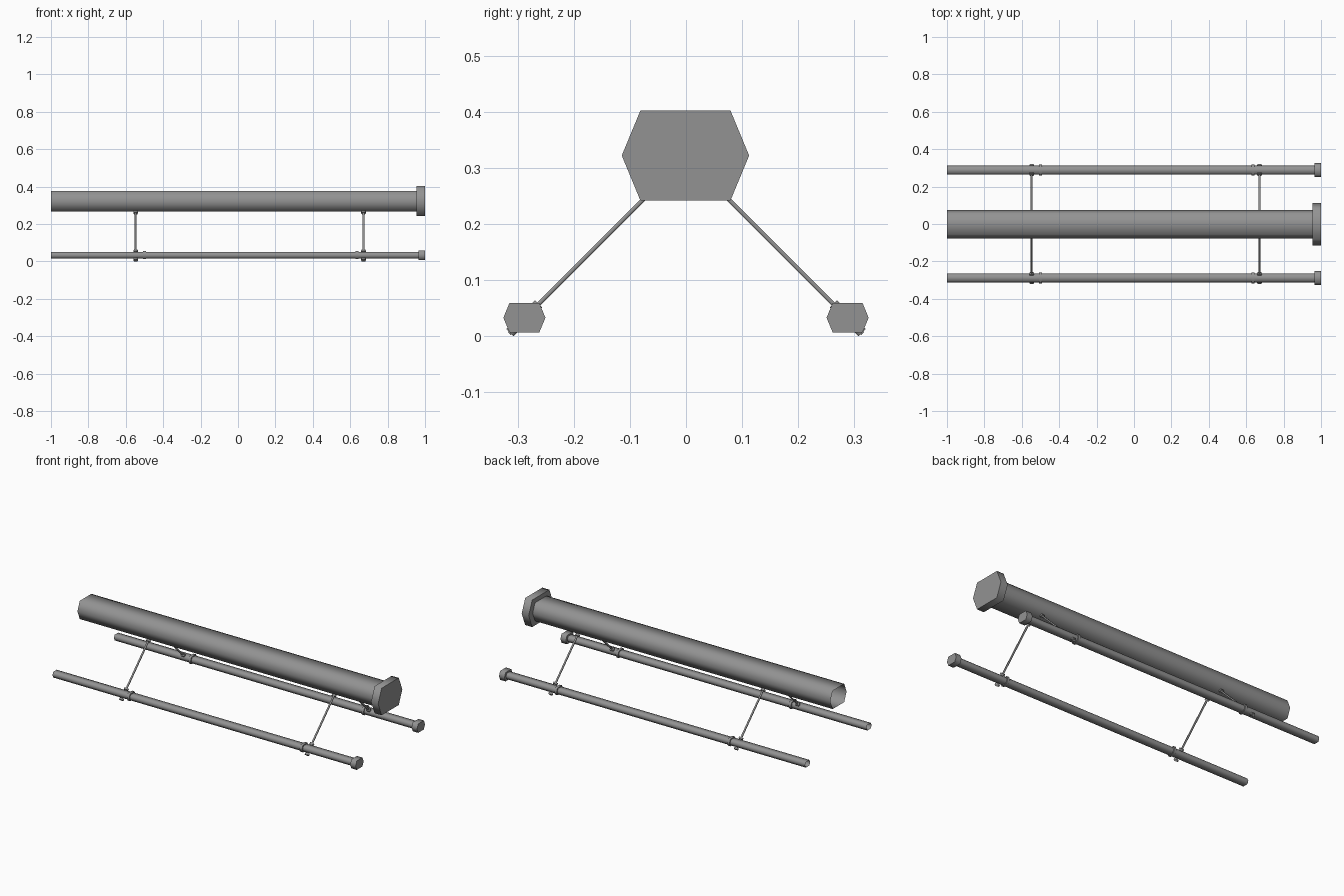
import bpy, bmesh, math
from mathutils import Vector

cube = bpy.data.objects.get("Cube")
if cube:
    bpy.data.objects.remove(cube, do_unlink=True)

grey = bpy.data.materials.new("steel grey")
grey.use_nodes = True
colour = (0.29, 0.29, 0.29, 1)
grey.diffuse_color = colour
grey.node_tree.nodes["Principled BSDF"].inputs["Base Color"].default_value = colour

# Six-sided section: wide flats above and below, pointed flanks
ANGLES = [math.radians(a) for a in (0, 45, 135, 180, 225, 315)]


def prism(name, start, end, wide, radius, open_start=False):
    """Six-sided bar from start to end; wide is the direction of its points."""
    start, end, u = Vector(start), Vector(end), Vector(wide)
    v = (end - start).normalized().cross(u)
    bm = bmesh.new()
    rings = [[bm.verts.new(c + radius * (math.cos(a) * u + math.sin(a) * v)) for a in ANGLES]
             for c in (start, end)]
    for i in range(6):
        j = (i + 1) % 6
        bm.faces.new((rings[0][i], rings[0][j], rings[1][j], rings[1][i]))
    if not open_start:
        bm.faces.new(rings[0][::-1])
    bm.faces.new(rings[1])
    bm.normal_update()
    mesh = bpy.data.meshes.new(name)
    bm.to_mesh(mesh)
    bm.free()
    mesh.materials.append(grey)
    obj = bpy.data.objects.new(name, mesh)
    bpy.context.collection.objects.link(obj)
    bpy.ops.object.select_all(action='DESELECT')
    obj.select_set(True)
    bpy.context.view_layer.objects.active = obj
    bpy.ops.object.shade_smooth_by_angle(angle=math.radians(75))


def pipe(name, y, z, radius, cap_radius, cap_x):
    """Pipe open at one end with a cap on the other."""
    prism(name, (-1, y, z), (cap_x + 0.01, y, z), (0, 1, 0), radius, open_start=True)
    prism(name + "_cap", (cap_x, y, z), (1, y, z), (0, 1, 0), cap_radius)


# Main pipe
pipe("main_pipe", -0.001, 0.322, 0.0765, 0.1135, 0.954)

for side, s in (("front", -1), ("back", 1)):
    # Outrigger pipes with their collars
    y, z = s * 0.288, 0.033
    pipe(side + "_pipe", y, z, 0.0235, 0.0375, 0.964)
    for end, x in (("right", -0.5), ("left", 0.635)):
        prism(f"{side}_{end}_collar", (x - 0.008, y, z + 0.001), (x + 0.008, y, z + 0.001),
              (0, 1, 0), 0.03)

    # Diagonal struts, nutted at the main pipe and either side of the outrigger
    axis = Vector((0, s, -1)).normalized()
    for end, x in (("right", -0.547), ("left", 0.671)):
        prism(f"{side}_{end}_strut", (x, s * 0.045, 0.275), (x, s * 0.315, 0.005),
              (1, 0, 0), 0.0055)
        for place, ny in (("top", 0.058), ("inner", 0.266), ("outer", 0.31)):
            c = Vector((x, s * ny, 0.32 - ny))
            prism(f"{side}_{end}_{place}_nut", c - axis * 0.005, c + axis * 0.005,
                  (1, 0, 0), 0.013)
